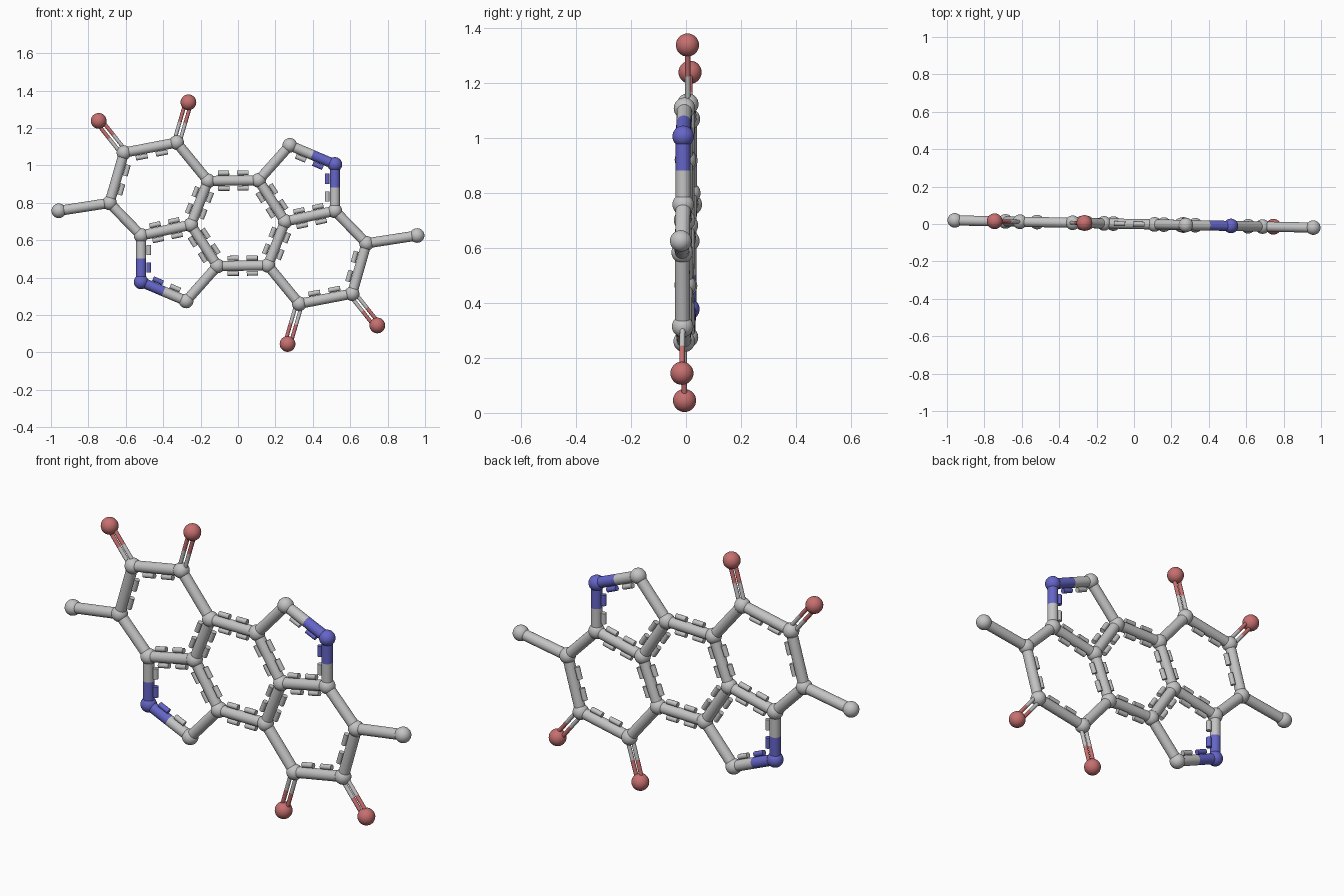
import bpy, bmesh, math
from mathutils import Vector, Matrix

cube = bpy.data.objects.get("Cube")
if cube:
    bpy.data.objects.remove(cube)


def material(name, rgb):
    m = bpy.data.materials.new(name)
    m.use_nodes = True
    m.diffuse_color = (*rgb, 1)
    m.node_tree.nodes["Principled BSDF"].inputs["Base Color"].default_value = (*rgb, 1)
    return m


MATS = [material("light_grey", (0.55, 0.55, 0.55)),
        material("soft_blue", (0.13, 0.13, 0.58)),
        material("soft_red", (0.57, 0.16, 0.16))]
GREY, BLUE, RED = range(3)
MID = 0.691
STICK, THIN, DASH = 0.027, 0.010, 0.013

# Half of the atoms: x, z, colour; the other half is point symmetric
ATOMS = {
    "outer_oxygen": (-0.745, 1.238, RED),
    "inner_oxygen": (-0.265, 1.337, RED),
    "outer_carbonyl": (-0.61, 1.068, GREY),
    "inner_carbonyl": (-0.328, 1.122, GREY),
    "core_left": (-0.16, 0.917, GREY),
    "core_right": (0.11, 0.92, GREY),
    "small_ring_tip": (0.277, 1.107, GREY),
    "nitrogen": (0.518, 1.005, BLUE),
    "small_ring_base": (0.518, 0.757, GREY),
    "core_side": (0.252, 0.70, GREY),
    "branch": (0.687, 0.583, GREY),
    "branch_end": (0.958, 0.625, GREY),
}

# Bonds: from, to, kind; a star means the atom in the opposite half
BONDS = [
    ("outer_carbonyl", "outer_oxygen", "double"),
    ("inner_carbonyl", "inner_oxygen", "double"),
    ("outer_carbonyl", "inner_carbonyl", "inside"),
    ("inner_carbonyl", "core_left", "single"),
    ("core_left", "core_right", "both"),
    ("core_right", "small_ring_tip", "single"),
    ("small_ring_tip", "nitrogen", "inside"),
    ("nitrogen", "small_ring_base", "inside"),
    ("small_ring_base", "core_side", "both"),
    ("core_side", "core_right", "both"),
    ("small_ring_base", "branch", "single"),
    ("branch", "branch_end", "single"),
    ("branch", "outer_carbonyl*", "inside"),
    ("core_side", "core_left*", "both"),
]


def place(name, sign):
    if name.endswith("*"):
        name, sign = name[:-1], -sign
    x, z, colour = ATOMS[name]
    return sign * Vector((x, -0.02 * x, z - MID)), colour


def finish(bm, name):
    mesh = bpy.data.meshes.new(name)
    bm.to_mesh(mesh)
    bm.free()
    for m in MATS:
        mesh.materials.append(m)
    ob = bpy.data.objects.new(name, mesh)
    ob.location.z = MID
    bpy.context.collection.objects.link(ob)
    bpy.context.view_layer.objects.active = ob
    ob.select_set(True)
    bpy.ops.object.shade_smooth_by_angle(angle=math.radians(40))
    ob.select_set(False)


def rod(bm, a, b, radius, colour):
    d = b - a
    turn = d.to_track_quat("Z", "Y").to_matrix().to_4x4()
    made = bmesh.ops.create_cone(bm, cap_ends=True, segments=20, radius1=radius,
                                 radius2=radius, depth=d.length,
                                 matrix=Matrix.Translation((a + b) / 2) @ turn)
    for f in {f for v in made["verts"] for f in v.link_faces}:
        f.material_index = colour


def split_rod(bm, a, b, radius, ca, cb):
    if ca == cb:
        rod(bm, a, b, radius, ca)
    else:
        rod(bm, a, (a + b) / 2, radius, ca)
        rod(bm, (a + b) / 2, b, radius, cb)


for sign, half in ((1, "upper"), (-1, "lower")):
    # Ball for each atom
    for name in ATOMS:
        p, colour = place(name, sign)
        bm = bmesh.new()
        bmesh.ops.create_uvsphere(bm, u_segments=28, v_segments=16,
                                  radius=0.042 if colour == RED else 0.039,
                                  matrix=Matrix.Translation(p))
        for f in bm.faces:
            f.material_index = colour
        finish(bm, f"{half}_{name}_ball")

    # Sticks, double rods and dashes
    for first, second, kind in BONDS:
        (a, ca), (b, cb) = place(first, sign), place(second, sign)
        d = b - a
        side = d.cross(Vector((0, 1, 0))).normalized()
        if side.dot(a + b) > 0:
            side = -side
        bm = bmesh.new()
        if kind == "double":
            for s in (-1, 1):
                off = side * 0.015 * s
                split_rod(bm, a + off, b + off, THIN, ca, cb)
        else:
            split_rod(bm, a, b, STICK, ca, cb)
            for s in {"single": (), "inside": (1,), "both": (1, -1)}[kind]:
                for t, colour in ((0.31, ca), (0.69, cb)):
                    c = a + d * t + side * 0.041 * s
                    rod(bm, c - d * 0.11, c + d * 0.11, DASH, colour)
        finish(bm, f"{half}_{first}_to_{second.strip('*')}_stick")
